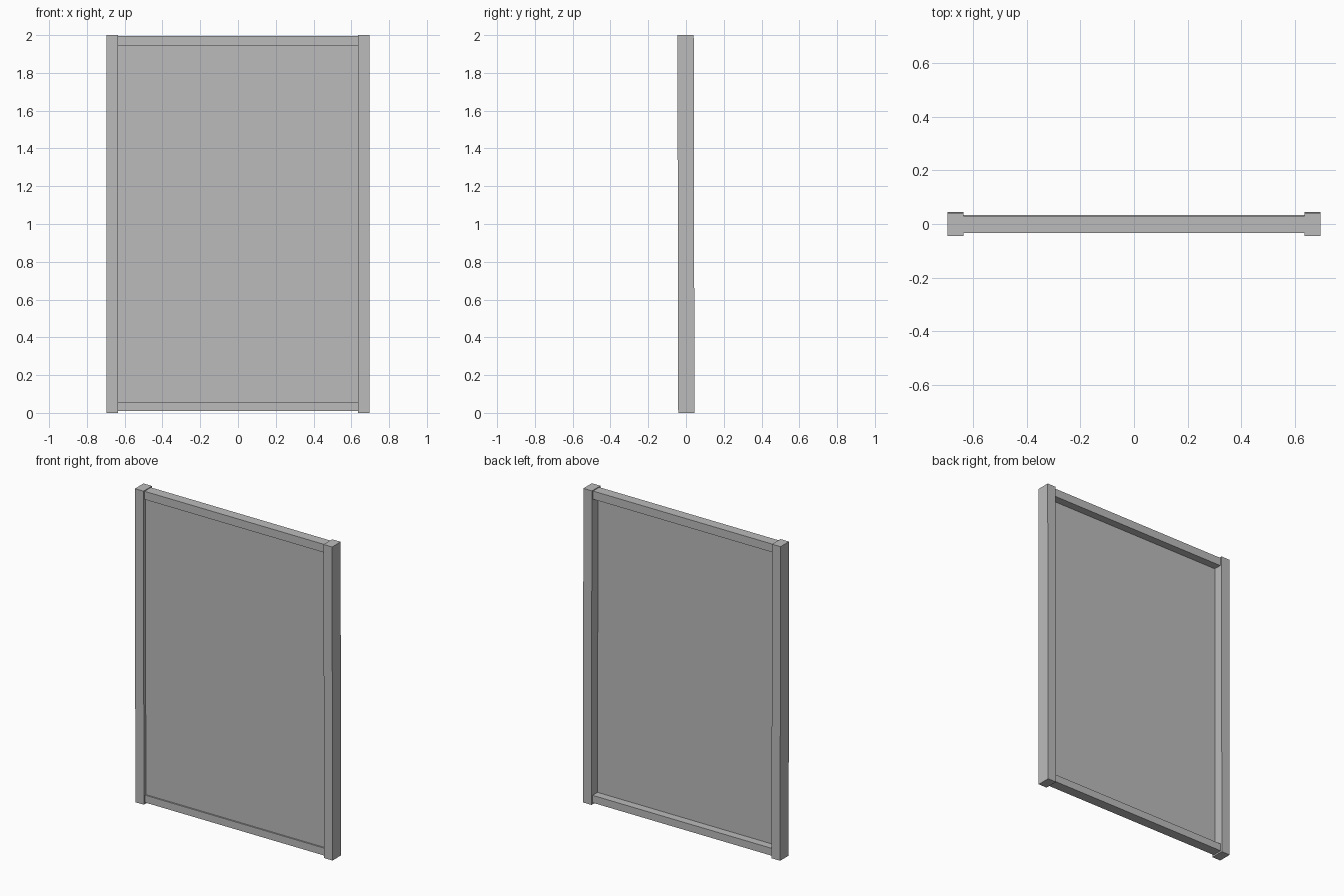
import bpy
from mathutils import Matrix

cube = bpy.data.objects.get("Cube")
if cube:
    bpy.data.objects.remove(cube, do_unlink=True)

grey = bpy.data.materials.new("plain grey")
grey.use_nodes = True
colour = (0.5, 0.5, 0.5, 1)
grey.diffuse_color = colour
grey.node_tree.nodes["Principled BSDF"].inputs["Base Color"].default_value = colour

# The frame leans forward very slightly about its middle
LEAN = (Matrix.Translation((0, 0, 1)) @ Matrix.Rotation(0.002, 4, "X")
        @ Matrix.Translation((0, 0, -1)))


def box(name, x, y, z):
    """Box spanning the given (low, high) ranges."""
    bpy.ops.mesh.primitive_cube_add(size=1)
    ob = bpy.context.object
    ob.name = ob.data.name = name
    spans = (x, y, z)
    size = [hi - lo for lo, hi in spans]
    middle = [(hi + lo) / 2 for lo, hi in spans]
    ob.data.transform(LEAN @ Matrix.Translation(middle) @ Matrix.Diagonal((*size, 1)))
    ob.data.materials.append(grey)
    return ob


INNER, OUTER = 0.635, 0.695
RAIL_DEPTH = (-0.032, 0.032)

# Upright posts
box("left_post", (INNER, OUTER), (-0.043, 0.043), (0, 2))
box("right_post", (-OUTER, -INNER), (-0.043, 0.043), (0, 2))

# Rails between the posts
box("bottom_rail", (-INNER, INNER), RAIL_DEPTH, (0.01, 0.057))
box("top_rail", (-INNER, INNER), RAIL_DEPTH, (1.943, 1.995))

# Thin panel set near the front of the frame
box("panel", (-INNER, INNER), (-0.023, -0.018), (0.05, 1.95))
